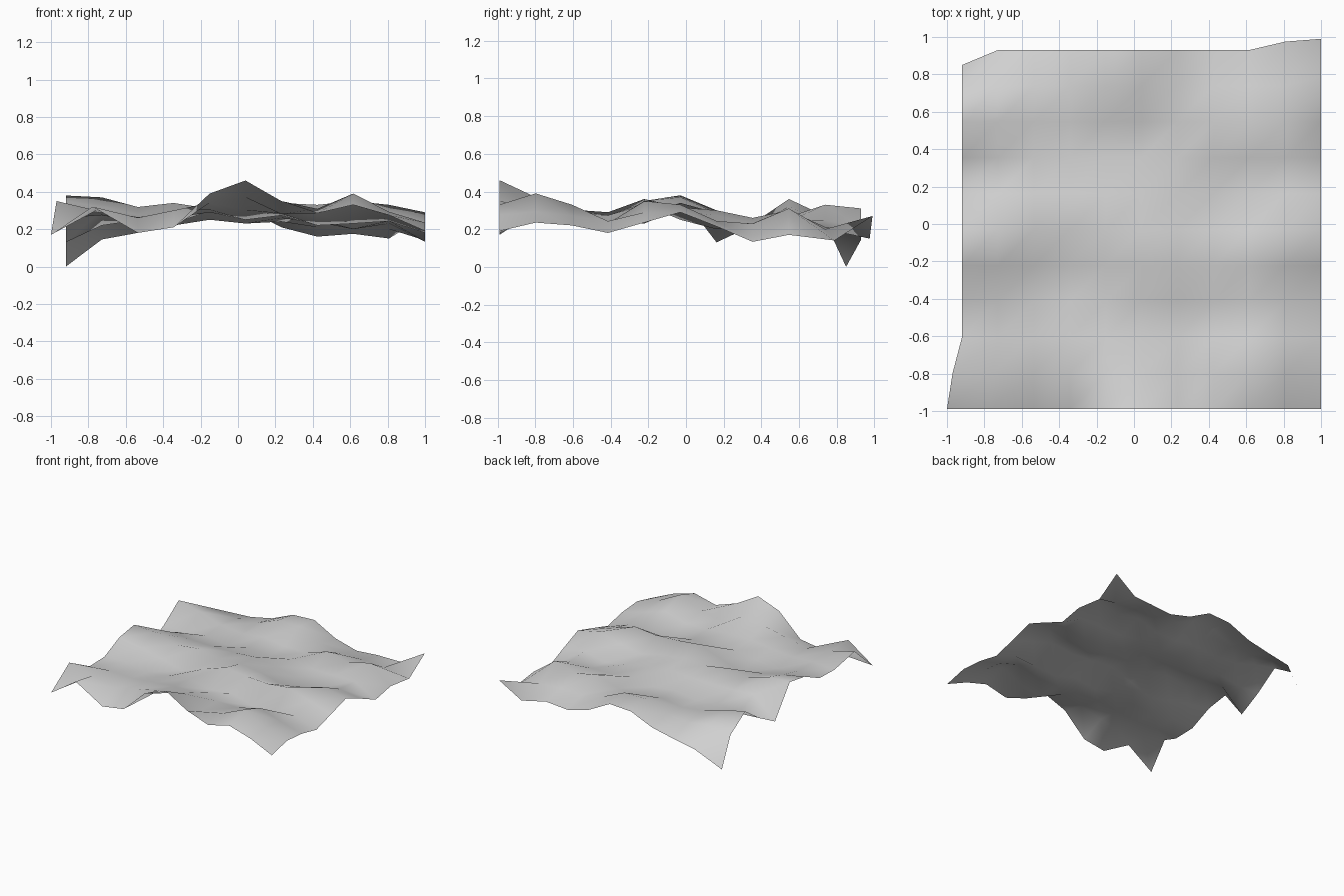
import bpy
import bmesh

cube = bpy.data.objects.get("Cube")
if cube:
    bpy.data.objects.remove(cube, do_unlink=True)

N = 10                      # cells along each side
LEFT, FRONT, STEP = -0.92, -0.99, 0.192

# Heights along the four borders
front = [.17, .32, .18, .21, .39, .46, .35, .285, .33, .275, .19]
back = [0, .145, .18, .22, .3, .31, .21, .16, .175, .15, .27]
left = [.17, .35, .26, .265, .35, .38, .13, .23, .36, .24, 0]
right = [.19, .235, .22, .18, .235, .29, .215, .133, .17, .14, .27]

# Main hills and hollows inside, as row: {column: height}
inner = {
    1: {1: .3, 3: .3, 5: .37, 6: .28, 8: .39},
    2: {7: .28, 8: .33},
    3: {2: .24, 4: .29, 5: .25, 7: .22, 8: .23},
    4: {3: .23, 5: .36, 6: .34, 7: .33, 8: .35},
    5: {1: .37, 3: .34, 7: .25, 8: .28, 9: .33},
    6: {1: .3, 5: .3, 8: .2},
    7: {1: .22, 3: .22, 5: .23, 6: .26, 7: .23},
    8: {1: .32, 3: .24, 5: .24, 6: .24, 7: .3, 9: .31},
    9: {1: .27, 4: .33, 5: .33, 7: .21, 9: .2},
}

pinned = {}
for row, spots in inner.items():
    for col, z in spots.items():
        pinned[col, row] = z
for k in range(N + 1):
    pinned[0, k], pinned[N, k] = left[k], right[k]
    pinned[k, 0], pinned[k, N] = front[k], back[k]

# Relax the free points between the pinned ones
height = {(i, j): pinned.get((i, j), .27) for i in range(N + 1) for j in range(N + 1)}
for _ in range(80):
    for (i, j) in height:
        if (i, j) not in pinned:
            height[i, j] = (height[i - 1, j] + height[i + 1, j]
                            + height[i, j - 1] + height[i, j + 1]) / 4

# Sideways pulls on the corners
pull = {(0, 0): (-.08, 0), (1, 0): (-.05, 0), (0, 1): (-.05, 0), (1, 1): (-.03, 0),
        (N, N): (0, .06), (N - 1, N): (0, .045), (N, N - 1): (0, .05),
        (0, N): (0, -.08)}

# Terrain sheet
bm = bmesh.new()
point = {}
for (i, j), z in height.items():
    dx, dy = pull.get((i, j), (0, 0))
    point[i, j] = bm.verts.new((LEFT + i * STEP + dx, FRONT + j * STEP + dy, z))
for i in range(N):
    for j in range(N):
        face = bm.faces.new((point[i, j], point[i + 1, j],
                             point[i + 1, j + 1], point[i, j + 1]))
        face.smooth = True
mesh = bpy.data.meshes.new("terrain")
bm.to_mesh(mesh)
bm.free()
terrain = bpy.data.objects.new("terrain", mesh)
bpy.context.collection.objects.link(terrain)

# Plain grey surface
grey = bpy.data.materials.new("light grey")
grey.use_nodes = True
grey.diffuse_color = (.63, .63, .63, 1)
grey.node_tree.nodes["Principled BSDF"].inputs["Base Color"].default_value = (.63, .63, .63, 1)
mesh.materials.append(grey)
